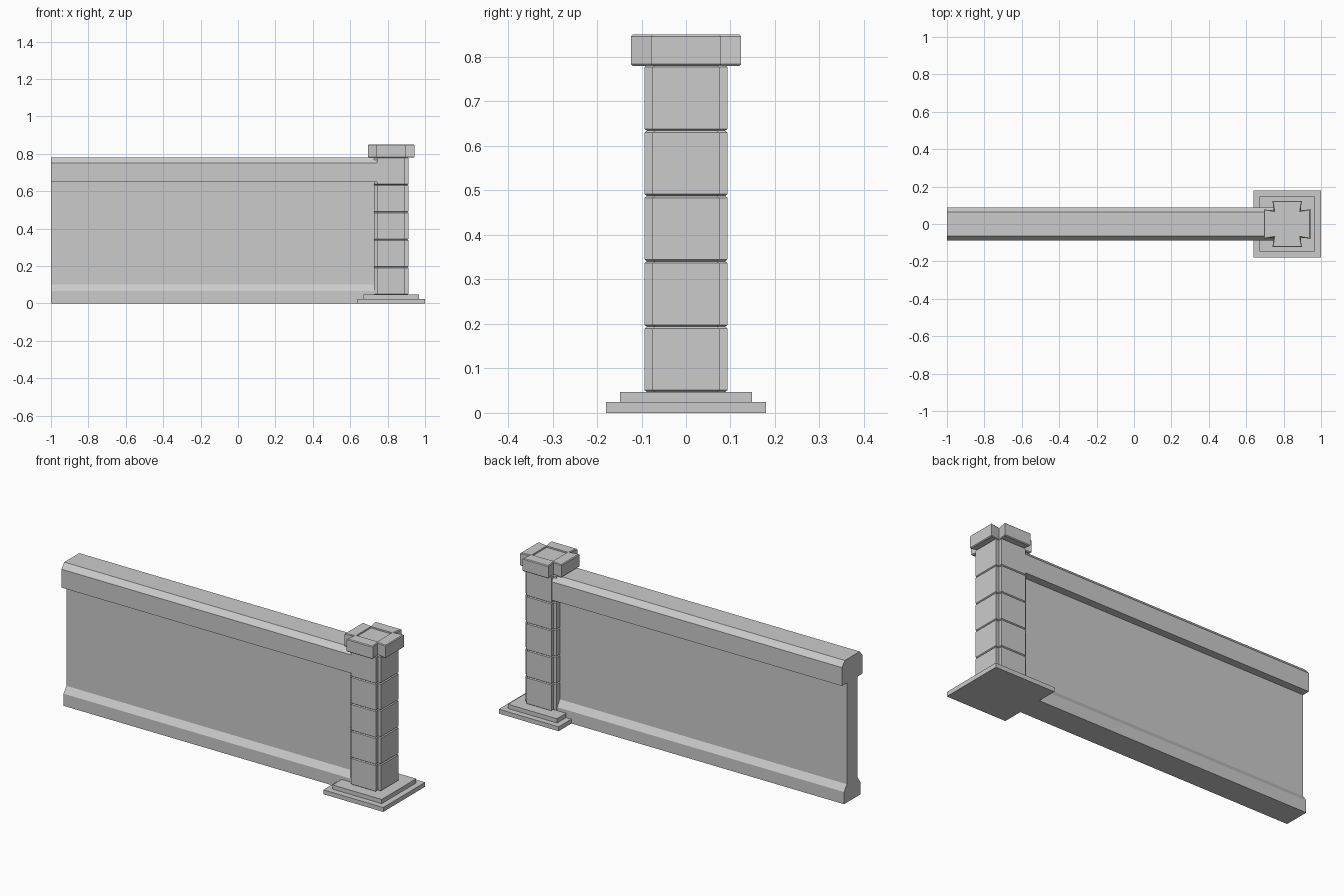
import bpy, bmesh

if "Cube" in bpy.data.objects:
    bpy.data.objects.remove(bpy.data.objects["Cube"])

CX = 0.819  # post centre


def loft(name, rings):
    """Skin rings of equal length, capping both ends."""
    bm = bmesh.new()
    loops = [[bm.verts.new(p) for p in r] for r in rings]
    for a, b in zip(loops, loops[1:]):
        for i in range(len(a)):
            j = (i + 1) % len(a)
            bm.faces.new((a[i], a[j], b[j], b[i]))
    bm.faces.new(loops[0][::-1])
    bm.faces.new(loops[-1])
    bmesh.ops.recalc_face_normals(bm, faces=bm.faces)
    me = bpy.data.meshes.new(name)
    bm.to_mesh(me)
    bm.free()
    ob = bpy.data.objects.new(name, me)
    bpy.context.collection.objects.link(ob)
    return ob


def plus(e, a, c, z, d=0.0):
    """Cross outline: reach e, arm half width a, inner corner c, inset d."""
    pts, quad = [], [(e - d, -(a - d)), (e - d, a - d), (c - d, c - d)]
    for _ in range(4):
        pts += [(CX + x, y, z) for x, y in quad]
        quad = [(-y, x) for x, y in quad]
    return pts


def square(h, z, cx=0.82):
    return [(cx + x * h, y * h, z) for x, y in ((-1, -1), (1, -1), (1, 1), (-1, 1))]


# stepped plinth
loft("plinth_lower", [square(0.18, 0), square(0.18, 0.024)])
loft("plinth_upper", [square(0.148, 0.02), square(0.148, 0.047)])

# post made of five chamfered blocks
rings, n, z0, z1, d = [], 5, 0.047, 0.781, 0.005
step = (z1 - z0) / n
for i in range(n):
    b, t = z0 + i * step, z0 + (i + 1) * step
    if i == 0:
        rings.append(plus(0.093, 0.075, 0.073, b, d))
    rings += [plus(0.093, 0.075, 0.073, b + 0.004),
              plus(0.093, 0.075, 0.073, t - 0.004),
              plus(0.093, 0.075, 0.073, t, d)]
loft("post_blocks", rings)

# cross-shaped cap with a sunken square centre
e, a, c, h = 0.124, 0.079, 0.07, 0.063
loft("post_cap", [
    plus(e, a, c, 0.78, 0.004), plus(e, a, c, 0.784),
    plus(e, a, c, 0.846), plus(e, a, c, 0.85, 0.004),
    plus(h, h * 0.9, h, 0.85), plus(h, h * 0.9, h, 0.842)])

# wall panel with sloped foot and chamfered top rail
half = [(0.07, 0), (0.07, 0.066), (0.047, 0.1), (0.047, 0.65),
        (0.089, 0.65), (0.089, 0.75), (0.064, 0.779)]
profile = half + [(-y, z) for y, z in reversed(half)]
loft("wall_panel", [[(x, y, z) for y, z in profile] for x in (-1.0, 0.746)])
